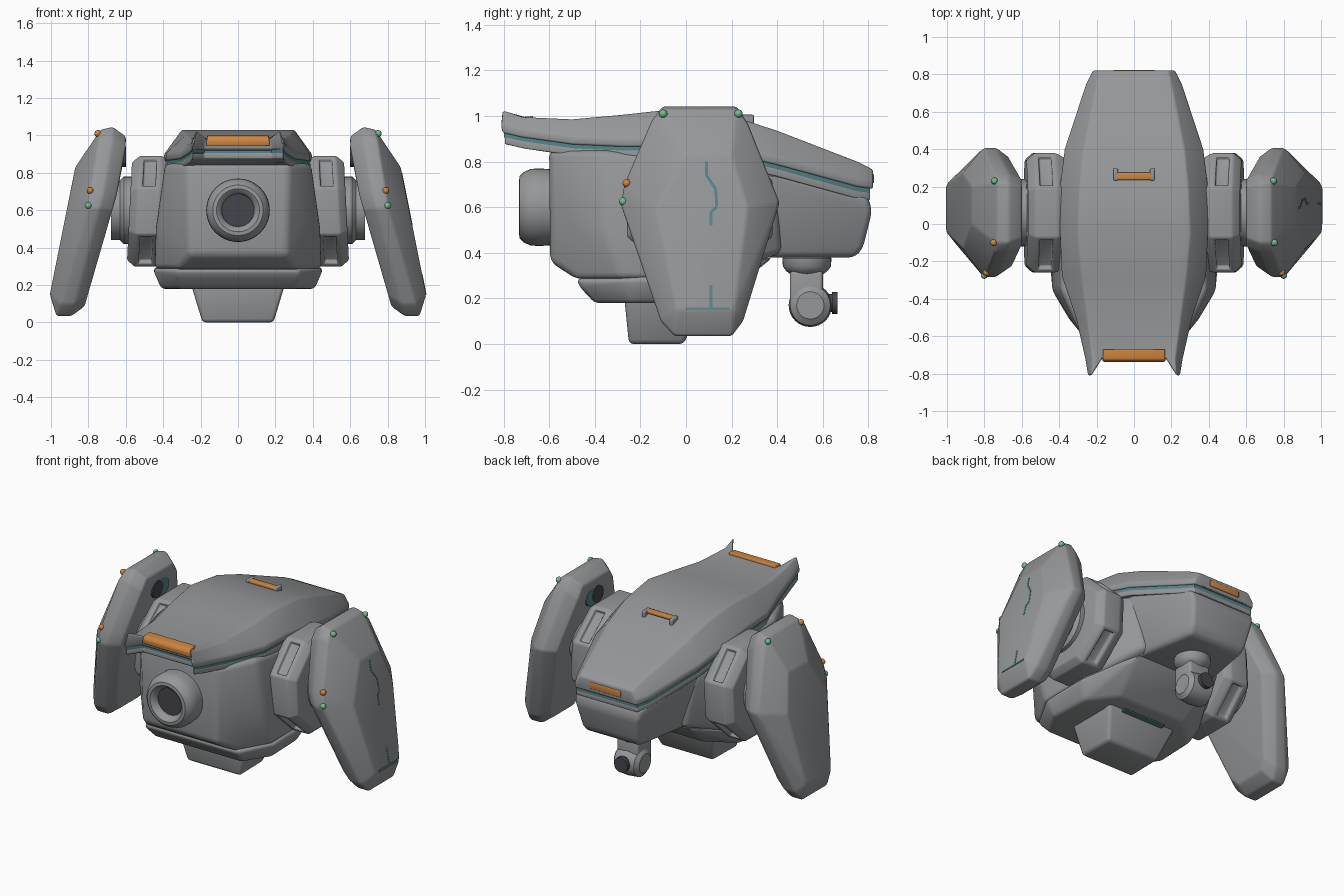
import bpy, bmesh, math
from mathutils import Vector

if "Cube" in bpy.data.objects:
    bpy.data.objects.remove(bpy.data.objects["Cube"])


def material(name, rgb):
    m = bpy.data.materials.new(name)
    m.diffuse_color = (*rgb, 1)
    m.use_nodes = True
    m.node_tree.nodes["Principled BSDF"].inputs["Base Color"].default_value = m.diffuse_color
    return m


GREY = material("armour_grey", (0.30, 0.31, 0.32))
TEAL = material("seam_teal", (0.09, 0.23, 0.25))
ORANGE = material("accent_orange", (0.62, 0.24, 0.05))
GREEN = material("light_green", (0.17, 0.50, 0.27))
DARK = material("lens_dark", (0.06, 0.06, 0.075))


def finish(name, bm, mat, bevel=0.0, min_angle=14):
    """Round the sharp edges and turn the bmesh into a smooth-shaded object."""
    bmesh.ops.recalc_face_normals(bm, faces=bm.faces[:])
    if bevel:
        sharp = [e for e in bm.edges if len(e.link_faces) == 2
                 and e.calc_face_angle() > math.radians(min_angle)]
        bmesh.ops.bevel(bm, geom=sharp, offset=bevel, segments=3, profile=0.5,
                        affect='EDGES', clamp_overlap=True)
    mesh = bpy.data.meshes.new(name)
    bm.to_mesh(mesh)
    bm.free()
    mesh.materials.append(mat)
    ob = bpy.data.objects.new(name, mesh)
    bpy.context.collection.objects.link(ob)
    bpy.context.view_layer.objects.active = ob
    ob.select_set(True)
    bpy.ops.object.shade_smooth_by_angle(angle=math.radians(32))
    ob.select_set(False)
    return ob


def hull(name, pts, mat, bevel=0.02, mirror=False):
    """Convex solid around a few corner points."""
    bm = bmesh.new()
    pts = list(pts)
    if mirror:
        pts += [(-x, y, z) for x, y, z in pts]
    for p in pts:
        bm.verts.new(p)
    bmesh.ops.convex_hull(bm, input=bm.verts[:])
    loose = [v for v in bm.verts if not v.link_faces]
    bmesh.ops.delete(bm, geom=loose, context='VERTS')
    bmesh.ops.dissolve_limit(bm, angle_limit=math.radians(4),
                             verts=bm.verts[:], edges=bm.edges[:])
    return finish(name, bm, mat, bevel)


def box(name, c, s, mat, bevel=0.006):
    return hull(name, [(c[0] + i * s[0] / 2, c[1] + j * s[1] / 2, c[2] + k * s[2] / 2)
                       for i in (-1, 1) for j in (-1, 1) for k in (-1, 1)], mat, bevel)


def lathe(name, profile, axis, c, mat, n=32):
    """Spin (radius, height) points round an axis through c, with flat caps."""
    bm = bmesh.new()
    rings = []
    for r, h in profile:
        ring = []
        for i in range(n):
            a = 2 * math.pi * i / n
            u, v = r * math.cos(a), r * math.sin(a)
            p = {'X': (h, u, v), 'Y': (u, h, v), 'Z': (u, v, h)}[axis]
            ring.append(bm.verts.new(Vector(c) + Vector(p)))
        rings.append(ring)
    for a, b in zip(rings, rings[1:]):
        for i in range(n):
            bm.faces.new((a[i], a[(i + 1) % n], b[(i + 1) % n], b[i]))
    bm.faces.new(rings[0])
    bm.faces.new(rings[-1])
    return finish(name, bm, mat)


# Top shell stations: y, rim half width, rim z, crown half width, crown z, front notch
STATIONS = [(-.81, .245, .925, .225, 1.03, .09), (-.72, .26, .905, .22, .998, .05),
            (-.5, .31, .875, .25, .985, 0), (-.28, .385, .865, .28, 1.005, 0),
            (-.05, .395, .865, .30, 1.03, 0), (.2, .395, .83, .29, 1.0, 0),
            (.4, .37, .785, .27, .935, 0), (.75, .255, .69, .2, .80, 0),
            (.82, .22, .68, .185, .765, 0)]


def shell(name, mat, scale, drop, thick, bevel):
    """Loft along the stations; thick=None gives the domed lid, else a flat band."""
    bm = bmesh.new()
    rings = []
    for y, w, zb, t, zt, notch in STATIONS:
        w, zb = w * scale, zb - drop
        if thick is None:
            half = [(w * .75, zb, notch), (w, zb, 0), (w, zb + .035, 0), (t, zt, 0),
                    (t * .75, min(zt, .985) if notch else zt, notch)]
        else:
            half = [(w * .75, zb - thick, notch), (w, zb - thick, 0), (w, zb, 0),
                    (w * .75, zb, notch)]
            y *= .985
        ring = [(x, y + o, z) for x, z, o in half]
        ring += [(-x, yy, z) for x, yy, z in reversed(ring)]
        rings.append([bm.verts.new(p) for p in ring])
    n = len(rings[0])
    for a, b in zip(rings, rings[1:]):
        for i in range(n):
            bm.faces.new((a[i], a[(i + 1) % n], b[(i + 1) % n], b[i]))
    for ring in (rings[0], rings[-1]):   # end caps: two horns and the middle
        h = n // 2
        bm.faces.new(ring[:h])
        bm.faces.new(ring[h:])
        bm.faces.new((ring[0], ring[h - 1], ring[h], ring[-1]))
    return finish(name, bm, mat, bevel, 20)


shell("top_shell", GREY, 1, 0, None, .010)
shell("shell_seam", TEAL, .982, -.004, .024, 0)
shell("shell_lower_rim", GREY, .985, .014, .035, .006)

# Body: main hull, skirt, rear head and foot
hull("main_hull", [(.275, -.60, .85), (.26, -.595, .36), (.33, -.48, .285), (.39, -.36, .85),
                   (.345, -.51, .55), (.44, -.35, .5), (.445, -.28, .285), (.445, .08, .285),
                   (.39, .2, .79), (.34, .4, .74), (.28, .42, .40)], GREY, .03, True)
hull("lower_skirt", [(.33, -.48, .285), (.455, -.26, .285), (.455, .06, .285), (.28, .38, .38),
                     (.33, -.465, .25), (.31, -.40, .18), (.41, -.24, .18), (.40, .02, .18),
                     (.24, .16, .20)], GREY, .02, True)
hull("rear_head", [(.36, .2, .77), (.35, .4, .745), (.235, .80, .645), (.225, .815, .58),
                   (.20, .775, .42), (.19, .74, .38), (.28, .25, .38)], GREY, .025, True)
hull("foot", [(.25, -.27, .2), (.25, .08, .2), (.19, -.25, 0), (.185, -.01, 0)],
     GREY, .02, True)
hull("foot_seam", [(.15, .04, .172), (.15, .10, .172), (.15, .04, .181),
                   (.15, .10, .181)], TEAL, 0, True)

# Front eye
lathe("eye_ring", [(.16, -.5), (.17, -.64), (.168, -.68), (.155, -.71), (.135, -.73),
                   (.115, -.732), (.098, -.72), (.087, -.70), (.086, -.66)], 'Y',
      (0, 0, .6), GREY, 40)
lathe("eye_lens", [(.088, -.66), (.088, -.69)], 'Y', (0, 0, .6), DARK)

# Orange grips: front, top handle, rear
hull("front_grip", [(.165, -.67, 1.0), (.165, -.725, .995), (.165, -.737, .975),
                    (.17, -.735, .945), (.17, -.67, .945)], ORANGE, .006, True)
box("top_handle", (0, .255, .995), (.19, .04, .02), ORANGE)
for s in (-1, 1):
    box("handle_post", (s * .098, .265, .983), (.024, .065, .045), GREY)
hull("rear_grip", [(.11, .79, .752), (.11, .824, .745), (.11, .824, .705), (.11, .79, .705)],
     ORANGE, .004, True)

# Camera gimbal under the rear
lathe("gimbal_mount", [(.09, .40), (.108, .375), (.105, .34), (.09, .32), (.07, .305)], 'Z',
      (0, .53, 0), GREY)
hull("gimbal_yoke", [(.075, .455, .32), (.075, .60, .32), (.075, .455, .15), (.075, .60, .15)],
     GREY, .015, True)
lathe("gimbal_drum", [(.06, -.09), (.088, -.07), (.095, 0), (.088, .07), (.06, .09)], 'X',
      (0, .545, .17), GREY)
lathe("gimbal_lens", [(.04, .6), (.04, .64), (.048, .64), (.048, .665)], 'Y',
      (0, 0, .18), DARK, 16)


# Arm faces lean outwards towards the bottom
def x_in(z):
    return max(.6, .57 + .26 * (1 - z))


def x_edge(z):
    return .742 + .16 * (1 - z) + .16 * max(0, .5 - z)


def x_out(z):
    return .87 + .2 * (.83 - z)


OUTLINE = [(-.10, 1.045), (.22, 1.045), (.27, .97), (.41, .62), (.25, .10), (.20, .035),
           (-.05, .035), (-.11, .10), (-.285, .61), (-.27, .70), (-.15, .98)]
PANEL = [(0, .83), (.2, .83), (.27, .6), (.21, .15), (-.04, .15), (-.13, .6)]

for s, side in ((-1, "left"), (1, "right")):
    # Shoulder pod: octagon with slots sunk into the diagonal rim faces
    bm = bmesh.new()
    rings = []
    for x, k in ((.38, .93), (.425, 1.0), (.54, 1.0), (.58, .88)):
        ring = []
        for i in range(8):
            a = math.pi / 8 + i * math.pi / 4
            z = k * .32 * math.sin(a)
            ring.append(bm.verts.new((s * (x - .05 * z), .06 + k * .345 * math.cos(a), .595 + z)))
        rings.append(ring)
    slots = []
    for j in range(3):
        for i in range(8):
            f = bm.faces.new((rings[j][i], rings[j][(i + 1) % 8],
                              rings[j + 1][(i + 1) % 8], rings[j + 1][i]))
            if j == 1 and i % 2 == 0:
                slots.append(f)
    bm.faces.new(rings[0])
    bm.faces.new(rings[3])
    bmesh.ops.recalc_face_normals(bm, faces=bm.faces[:])
    bmesh.ops.inset_individual(bm, faces=slots, thickness=.032, depth=0)
    bmesh.ops.inset_individual(bm, faces=slots, thickness=.004, depth=-.025)
    finish(side + "_shoulder_pod", bm, GREY, .008, 20)
    lathe(side + "_joint", [(.18, s * .55), (.18, s * .61), (.16, s * .63), (.16, s * .68)], 'X',
          (0, .06, .6), GREY)

    # Arm plate with a dark socket and its seam ring on the inner face
    pts = [(s * x_in(z), .065 + (y - .065) * .85, .54 + (z - .54) * .9) for y, z in OUTLINE]
    pts += [(s * (x_in(z) + .07), y, z) for y, z in OUTLINE]
    pts += [(s * x_edge(z), y, z if z < 1 else 1.03) for y, z in OUTLINE]
    pts += [(s * x_out(z), y, z) for y, z in PANEL]
    hull(side + "_arm_plate", pts, GREY, .012)
    lathe(side + "_arm_socket", [(.055, s * .598), (.055, s * .62)], 'X', (0, .04, .885), DARK, 20)
    lathe(side + "_socket_seam", [(.055, s * .600), (.055, s * .62)], 'X', (0, .10, .885), TEAL, 20)

    # Indicator studs along the arm edge
    for x, y, z, m in ((.746, .23, 1.01, GREEN), (.75, -.1, 1.01, GREEN if s > 0 else ORANGE),
                       (.79, -.26, .705, ORANGE), (.80, -.275, .625, GREEN)):
        lathe(side + "_stud", [(.018 * math.sin(t * math.pi / 8) + .0005,
                                -.018 * math.cos(t * math.pi / 8)) for t in range(9)],
              'X', (s * x, y, z), m, 12)

# Painted seam lines on the right arm
for path in ([(.09, .8), (.09, .74), (.13, .68), (.135, .60), (.11, .58), (.11, .52)],
             [(.11, .26), (.11, .16)], [(0, .155), (.19, .155)]):
    for (y0, z0), (y1, z1) in zip(path, path[1:]):
        d = Vector((y1 - y0, z1 - z0)).normalized() * .006
        hull("arm_seam", [(x_out(z + e * d.x) + o, y - e * d.y, z + e * d.x)
                          for y, z in ((y0, z0), (y1, z1)) for e in (-1, 1)
                          for o in (-.004, .002)], TEAL, 0)
